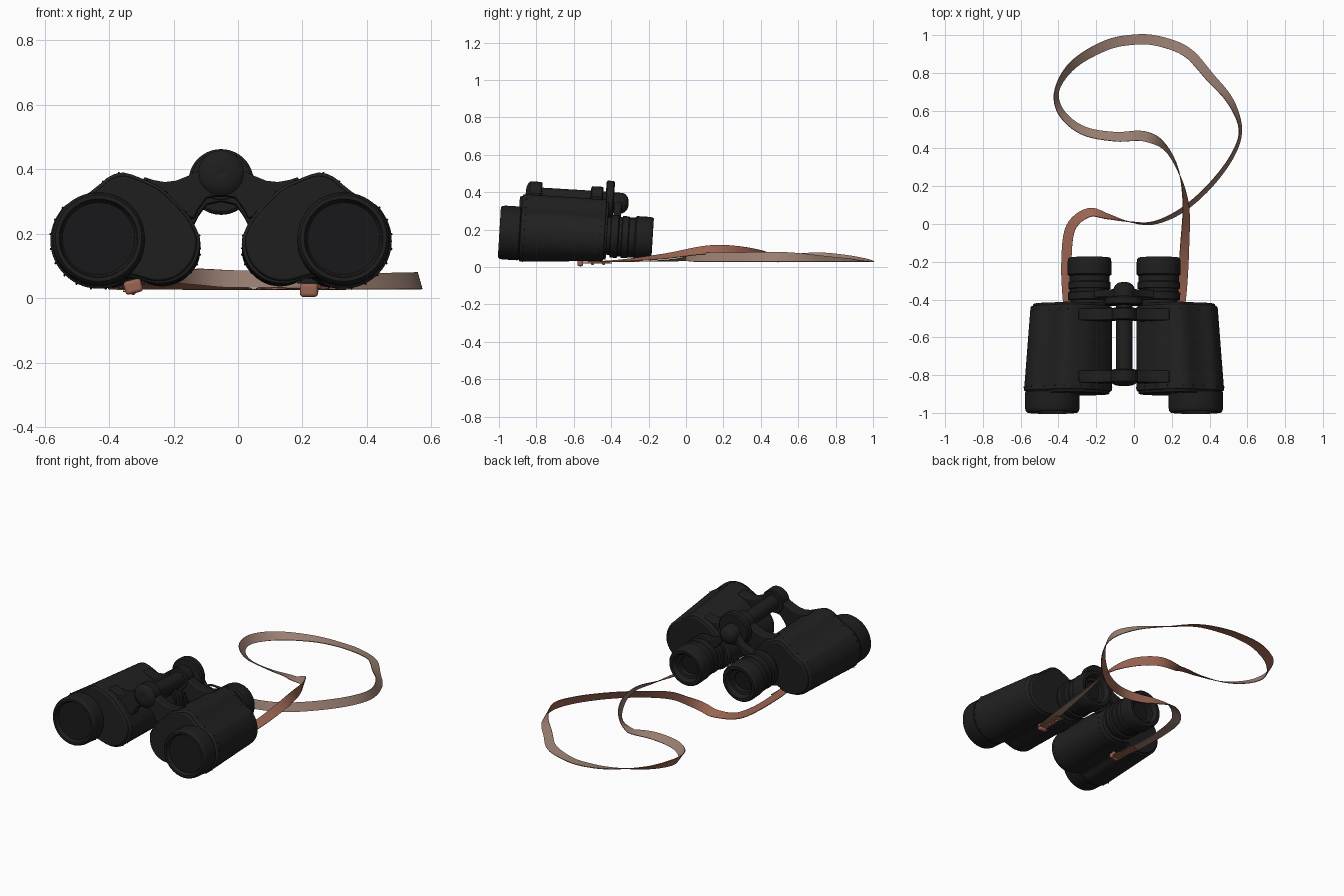
import bpy, bmesh, math
from mathutils import Matrix, Vector

if "Cube" in bpy.data.objects:
    bpy.data.objects.remove(bpy.data.objects["Cube"])

CX = -0.0525                      # symmetry plane of the binoculars
TILT = (Matrix.Translation((CX, -0.9, 0.18)) @ Matrix.Rotation(math.radians(-3.5), 4, 'X')
        @ Matrix.Translation((0, 0.9, -0.18)))


def mat(name, rgb):
    m = bpy.data.materials.new(name)
    m.diffuse_color = (*rgb, 1)
    m.use_nodes = True
    m.node_tree.nodes["Principled BSDF"].inputs["Base Color"].default_value = m.diffuse_color
    return m


BLACK = mat("black_leatherette", (0.015, 0.015, 0.015))
METAL = mat("black_metal", (0.013, 0.013, 0.013))
GLASS = mat("dark_glass", (0.009, 0.009, 0.010))
TAN = mat("red_brown_leather", (0.33, 0.13, 0.085))
SUEDE = mat("grey_brown_suede", (0.33, 0.215, 0.17))
BRASS = mat("brass", (0.30, 0.17, 0.06))


def finish(name, bm, mats, tilt=True, bevel=0):
    if tilt:
        bm.transform(TILT)
    bmesh.ops.recalc_face_normals(bm, faces=bm.faces)
    me = bpy.data.meshes.new(name)
    bm.to_mesh(me)
    bm.free()
    ob = bpy.data.objects.new(name, me)
    bpy.context.collection.objects.link(ob)
    for m in mats:
        me.materials.append(m)
    if bevel:
        b = ob.modifiers.new("bevel", 'BEVEL')
        b.width, b.segments, b.limit_method = bevel, 3, 'ANGLE'
        b.angle_limit = math.radians(40)
    return ob


def lathe(name, prof, x, z, mats=(METAL,), glass_r=0, n=56):
    """Spin (y, r) pairs around a y-parallel axis at x, z; capped at both ends."""
    bm = bmesh.new()
    rings = [[bm.verts.new((x + r * math.cos(2 * math.pi * i / n), y,
                            z + r * math.sin(2 * math.pi * i / n))) for i in range(n)] for y, r in prof]
    for a, b in zip(rings, rings[1:]):
        for i in range(n):
            bm.faces.new((a[i], a[(i + 1) % n], b[(i + 1) % n], b[i]))
    bm.faces.new(rings[0])
    cap = bm.faces.new(rings[-1])
    if glass_r:
        cap.material_index = 1
    return finish(name, bm, mats)


def loft(name, sections, m, bevel=0.0):
    """Bridge equal-length (y, outline) sections and cap the ends."""
    bm = bmesh.new()
    rings = [[bm.verts.new((x, y, z)) for x, z in pts] for y, pts in sections]
    n = len(rings[0])
    for a, b in zip(rings, rings[1:]):
        for i in range(n):
            bm.faces.new((a[i], a[(i + 1) % n], b[(i + 1) % n], b[i]))
    bm.faces.new(rings[0])
    bm.faces.new(rings[-1])
    return finish(name, bm, [m], bevel=bevel)


def arc(cx, cz, r, a0, a1, n):
    return [(cx + r * math.cos(math.radians(a0 + (a1 - a0) * i / n)),
             cz + r * math.sin(math.radians(a0 + (a1 - a0) * i / n))) for i in range(n + 1)]


def spline(pts, k, closed=False):
    """Catmull-Rom samples through tuples of any length."""
    P = [Vector(p) for p in pts]
    n, out = len(P), []
    for i in range(n if closed else n - 1):
        q = [P[j % n] if closed else P[max(0, min(n - 1, j))] for j in (i - 1, i, i + 1, i + 2)]
        for s in range(k):
            t = s / k
            out.append(0.5 * (2 * q[1] + (q[2] - q[0]) * t + (2 * q[0] - 5 * q[1] + 4 * q[2] - q[3]) * t * t
                              + (3 * q[1] - q[0] - 3 * q[2] + q[3]) * t ** 3))
    return out if closed else out + [P[-1]]


# Prism housing outline, as (distance from centre, height)
outline = [(.23, .366), (.30, .391), (.345, .38), (.378, .354), (.423, .32)]
outline += arc(.38, .18, .15, 48, -112, 12) + [(.288, .066)]
outline += arc(.19, .17, .125, -72, -192, 9) + [(.095, .25), (.14, .30), (.185, .342)]
outline = [tuple(p) for p in spline(outline, 3, closed=True)]


def rear(p):
    x, z = p
    return (.065 + (x - .065) * .925, .18 + (z - .18) * (.80 if z < .18 else .99))


def inset(pts, f):
    return [(.26 + (x - .26) * f, .2 + (z - .2) * f) for x, z in pts]


rear_outline = [rear(p) for p in outline]

for s, side in ((-1, "left"), (1, "right")):
    def flip(pts):
        return [(s * x, z) for x, z in pts]

    loft(side + "_prism_body", [(-.885, flip(outline)), (-.435, flip(rear_outline))], BLACK, .008)
    loft(side + "_front_plate", [(-.90, flip(inset(outline, .93))), (-.87, flip(inset(outline, .96)))], METAL, .005)
    loft(side + "_rear_plate", [(-.45, flip(inset(rear_outline, .96))),
                                (-.422, flip(inset(rear_outline, .94)))], METAL, .005)
    # row of seam studs around each end of the body
    bm = bmesh.new()
    for y, pts in ((-.865, outline), (-.46, rear_outline)):
        for x, z in pts[::4]:
            bmesh.ops.create_icosphere(bm, subdivisions=1, radius=.004,
                                       matrix=Matrix.Translation((s * x, y, z)))
    finish(side + "_seam_studs", bm, [METAL])

    # objective barrel with recessed lens
    lathe(side + "_objective", [(-.86, .135), (-.887, .138), (-.892, .144), (-.975, .144), (-.99, .141),
                                (-.998, .134), (-.998, .122), (-.990, .118), (-.982, .117),
                                (-.976, .112)], s * .38, .18, (METAL, GLASS), 1)
    # eyepiece with stepped rings and hollow eyecup
    lathe(side + "_eyepiece", [(-.45, .10), (-.405, .10), (-.402, .113), (-.365, .115), (-.36, .105),
                               (-.345, .105), (-.342, .112), (-.31, .112), (-.306, .107), (-.275, .107),
                               (-.268, .116), (-.20, .116), (-.184, .113), (-.178, .107), (-.178, .09),
                               (-.185, .082), (-.205, .076), (-.208, .06), (-.225, .055)],
          s * .183, .195, (METAL, GLASS), 1)
    # arm joining eyepiece to the focus spindle
    loft(side + "_eyepiece_arm", [(y, flip([(0, .40), (.05, .385), (.09, .33), (.16, .305), (.16, .24),
                                            (.09, .27), (.04, .33), (0, .345)])) for y in (-.395, -.355)],
         METAL, .006)

# Hinge arms front and rear
half = [(.07, .40), (.10, .384), (.14, .368), (.175, .364), (.21, .37), (.24, .38), (.24, .33),
        (.17, .31), (.12, .265), (.085, .25), (.07, .28), (.045, .315)]
arm = [(0, .42)] + half + [(0, .325)] + [(-x, z) for x, z in reversed(half)]
for name, y0, y1 in (("front_hinge_arm", -.85, -.787), ("rear_hinge_arm", -.52, -.457)):
    loft(name, [(y0, arm), (y1, arm)], METAL, .006)

# Hinge, tube, focus wheel and spindle
lathe("front_hinge_hub", [(-.868, .008), (-.870, .012), (-.870, .022), (-.866, .045), (-.858, .062),
                          (-.848, .071), (-.79, .071), (-.784, .066)], 0, .391)
lathe("hinge_tube", [(-.80, .044), (-.40, .044)], 0, .388)
lathe("rear_hinge_hub", [(-.522, .06), (-.517, .066), (-.462, .066), (-.457, .06)], 0, .390)
lathe("focus_wheel", [(-.442, .093), (-.436, .101), (-.404, .101), (-.397, .093)], 0, .390, n=72)
lathe("focus_spindle", [(-.40, .055), (-.35, .055), (-.335, .047), (-.323, .032), (-.318, .012)], 0, .375)

# Strap path: x, y, lift, roll in degrees (red side up at 0, suede side up near 180)
path = [(-.325, -.57, 0, 0), (-.35, -.40, 0, 0), (-.358, -.2, .003, 0), (-.335, -.02, .006, -15),
        (-.24, .06, .02, -30), (-.14, .04, .015, -60), (-.03, .013, .005, -90), (.1, .005, .005, -105),
        (.25, .07, 0, -115), (.4, .2, 0, -115), (.52, .36, 0, -110), (.563, .5, 0, -106),
        (.51, .65, 0, -130), (.4, .78, 0, -150), (.28, .91, 0, -165), (.13, .968, 0, -178),
        (0, .976, 0, -182), (-.15, .945, 0, -195), (-.32, .845, 0, -220), (-.408, .71, 0, -245),
        (-.385, .59, 0, -230), (-.27, .495, 0, -215), (-.1, .462, 0, -205), (.05, .465, 0, -180),
        (.16, .41, .01, -120), (.235, .28, .03, -95), (.274, .1, .04, -55), (.268, -.12, .015, -30),
        (.25, -.38, 0, -8), (.22, -.57, 0, 0)]
samples = spline(path, 6)
W, T = .027, .002
bm = bmesh.new()
rings = []
for i, p in enumerate(samples):
    d = samples[min(i + 1, len(samples) - 1)] - samples[max(i - 1, 0)]
    t = Vector((d[0], d[1], 0)).normalized()
    n = Vector((-t.y, t.x, 0))
    a = math.radians(p[3])
    w = n * math.cos(a) + Vector((0, 0, math.sin(a)))
    up = t.cross(w)
    c = Vector((p[0], p[1], .028 + p[2] + W * abs(math.sin(a))))
    rings.append([bm.verts.new(c + w * u * W + up * v * T) for u, v in ((1, 1), (-1, 1), (-1, -1), (1, -1))])
for a, b in zip(rings, rings[1:]):
    for k in range(4):
        f = bm.faces.new((a[k], a[(k + 1) % 4], b[(k + 1) % 4], b[k]))
        f.material_index = 1 if k == 2 else 0
bm.faces.new(rings[0])
bm.faces.new(rings[-1])
finish("neck_strap", bm, [TAN, SUEDE], tilt=False)


def box(name, loc, size, m, rot=0, bevel=.004):
    bm = bmesh.new()
    bmesh.ops.create_cube(bm, size=1, matrix=Matrix.Translation(loc) @ Matrix.Rotation(rot, 4, 'Y')
                          @ Matrix.Diagonal((*size, 1)))
    return finish(name, bm, [m], tilt=False, bevel=bevel)


# Folded strap ends, studs and the lugs they hang on
for side, x, z, r in (("left", -.325, .036, -.25), ("right", .22, .025, 0)):
    box(side + "_strap_fold", (x, -.565, z), (.056, .03, .042), TAN, r, .01)
    box(side + "_strap_tail", (x + (.005 if x > 0 else -.006), -.48, .021), (.05, .17, .005), TAN, 0, .001)
    box(side + "_strap_lug", (x, -.56, .06), (.075, .014, .03), METAL)
    bm = bmesh.new()
    for y in (-.50, -.44):
        bmesh.ops.create_uvsphere(bm, u_segments=12, v_segments=8, radius=.008,
                                  matrix=Matrix.Translation((x, y, .018)))
    finish(side + "_strap_studs", bm, [BRASS], tilt=False)

# Smooth shading with crisp edges
for ob in bpy.data.objects:
    ob.select_set(True)
    bpy.context.view_layer.objects.active = ob
bpy.ops.object.shade_smooth_by_angle(angle=math.radians(35))
